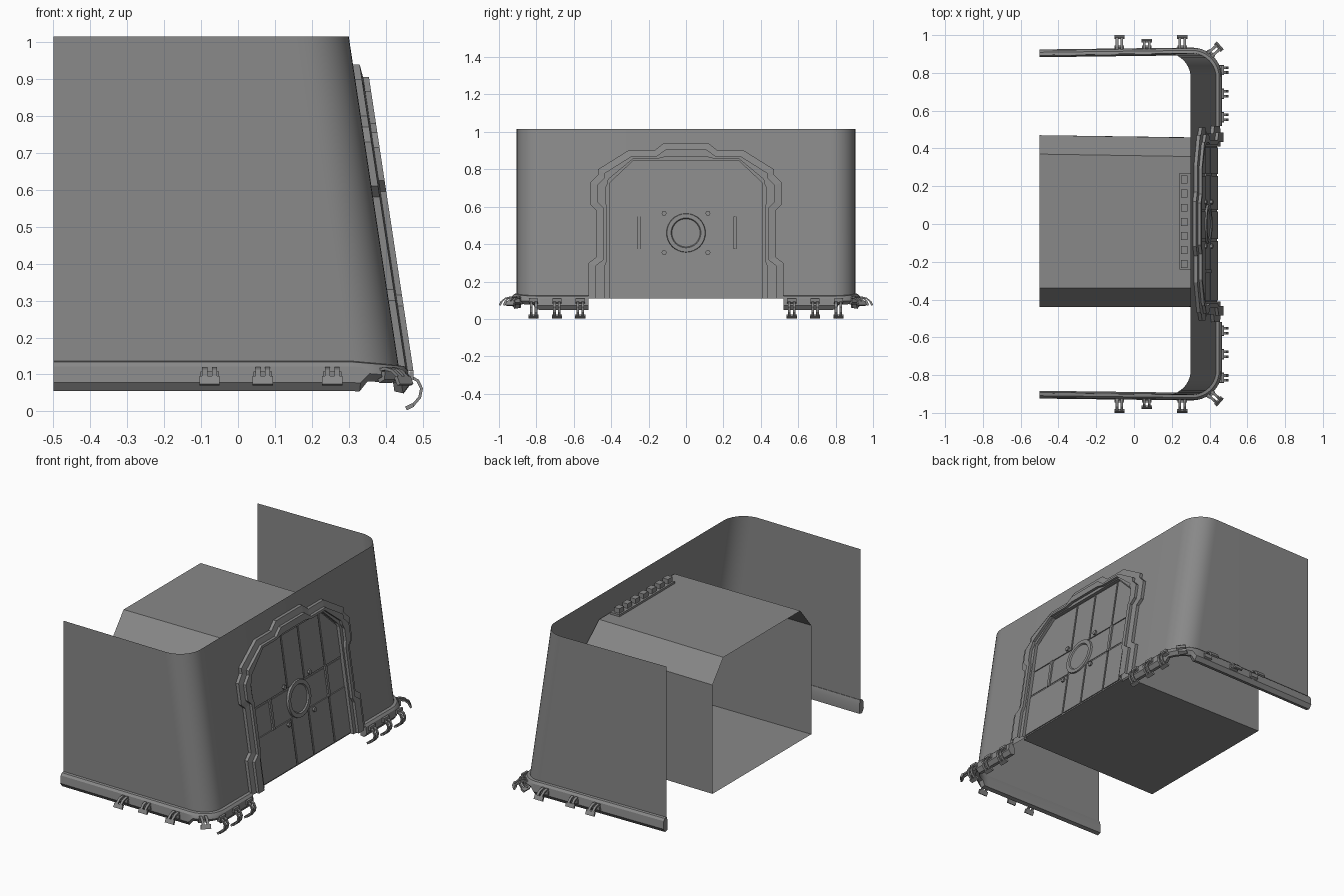
import bpy, bmesh, math
from mathutils import Vector

if "Cube" in bpy.data.objects:
    bpy.data.objects.remove(bpy.data.objects["Cube"])

grey = bpy.data.materials.new("plain grey")
grey.diffuse_color = (0.25, 0.25, 0.25, 1)
grey.use_nodes = True
grey.node_tree.nodes["Principled BSDF"].inputs["Base Color"].default_value = grey.diffuse_color

Z0, Z1 = 0.11, 1.015


def wall_x(z):
    """Front face position of the leaning wall at height z."""
    return 0.437 - 0.137 * (z - Z0) / (Z1 - Z0)


def make(name, verts, faces, smooth=None, fix=True):
    me = bpy.data.meshes.new(name)
    me.from_pydata([tuple(v) for v in verts], [], faces)
    if fix:
        bm = bmesh.new()
        bm.from_mesh(me)
        bmesh.ops.recalc_face_normals(bm, faces=bm.faces)
        bm.to_mesh(me)
        bm.free()
    me.materials.append(grey)
    ob = bpy.data.objects.new(name, me)
    bpy.context.collection.objects.link(ob)
    if smooth:
        bpy.context.view_layer.objects.active = ob
        ob.select_set(True)
        bpy.ops.object.shade_smooth_by_angle(angle=math.radians(smooth))
        ob.select_set(False)
    return ob


def loft(name, rows, closed=False, caps=False, smooth=None, fix=True):
    """Skin a list of equally long point rows."""
    n = len(rows[0])
    verts = [p for r in rows for p in r]
    faces = []
    for i in range(len(rows) - 1):
        for j in range(n if closed else n - 1):
            k = (j + 1) % n
            faces.append((i * n + j, i * n + k, (i + 1) * n + k, (i + 1) * n + j))
    if caps:
        faces += [tuple(range(n))[::-1], tuple((len(rows) - 1) * n + j for j in range(n))]
    return make(name, verts, faces, smooth, fix)


def on_wall(y, z, o):
    return (wall_x(z) + o, y, z)


def slab(name, pts, o0, o1):
    """Plate with outline pts (y, z) lying on the leaning wall."""
    return loft(name, [[on_wall(y, z, o) for y, z in pts] for o in (o0, o1)], True, True)


def rect(y0, y1, z0, z1):
    return [(y0, z0), (y1, z0), (y1, z1), (y0, z1)]


def corner_path(xf, s, r=0.13, n=10):
    """Plan of one rounded corner: (point, outward direction, corner weight)."""
    out = [((-0.5, s * 0.895), (0, s), 0), ((xf - r - 0.01, s * 0.905), (0, s), 0)]
    for i in range(n + 1):
        a = math.pi / 2 * (1 - i / n)
        d = (math.cos(a), s * math.sin(a))
        p = (xf - r + r * d[0], s * (0.905 - r) + r * d[1])
        out.append((p, d, 1 if 2 <= i <= n - 2 else 0))
    return out


# Leaning wall shell, one sheet wrapped round three sides
rows = []
for z in (Z0, Z1):
    a = corner_path(wall_x(z), -1)
    b = corner_path(wall_x(z), 1)[::-1]
    rows.append([(p[0], p[1], z) for p, d, w in a + b])
loft("wall_shell", rows, smooth=40, fix=False)

# Base lip, lifted round the corners, stopping beside the doorway
for s in (-1, 1):
    rows = []
    path = corner_path(wall_x(Z0), s)
    path.append(((wall_x(Z0), s * 0.52), (1, 0), 0))
    for k, (p, d, w) in enumerate(path):
        drop = 0.012 * d[0]
        up = 0.028 * w
        prof = [(-0.012, 0.11), (-0.004, 0.137), (0.014, 0.134), (0.024, 0.122), (0.029, 0.078 + up),
                (0.012, 0.055 + up), (-0.012, 0.06 + up)]
        rows.append([(p[0] + d[0] * o, p[1] + d[1] * o, z - drop * (0.5 if z < 0.1 else 1)) for o, z in prof])
    loft("base_lip", rows, True, True, smooth=30)

# Grip claws: two bent prongs joined by a bar at the tip
front_claw = [(-0.01, 0.092), (0.03, 0.094), (0.05, 0.083), (0.06, 0.062), (0.055, 0.038), (0.038, 0.018), (0.018, 0.008)]
side_claw = [(0.01, 0.112), (0.035, 0.116), (0.06, 0.11), (0.08, 0.094), (0.091, 0.072)]


def strip(name, path, pos, d, side, w, t=0.008):
    pos, d = Vector((*pos, 0)), Vector((*d, 0)).normalized()
    tan = Vector((-d.y, d.x, 0))
    rows = []
    for i, (o, z) in enumerate(path):
        a, b = path[max(i - 1, 0)], path[min(i + 1, len(path) - 1)]
        n = Vector((a[1] - b[1], b[0] - a[0])).normalized() * t / 2
        rows.append([pos + d * (o + k * n.x) + tan * (side + m * w / 2) + Vector((0, 0, z + k * n.y))
                     for k, m in ((1, 1), (1, -1), (-1, -1), (-1, 1))])
    loft(name, rows, True, True)


def claw(pos, d, path, k=1.0):
    path = [(o * k, z) for o, z in path]
    for side in (-0.013, 0.013):
        strip("claw_prong", path, pos, d, side, 0.014)
    strip("claw_tip", path[-2:], pos, d, 0, 0.055, 0.011)
    strip("claw_root", [(0.016, 0.082), (0.033, 0.09), (0.033, 0.108)], pos, d, 0, 0.05, 0.012)


for s in (-1, 1):
    for x, k in ((-0.077, 1), (0.067, 0.75), (0.255, 1)):
        claw((x, s * 0.905), (0, s), side_claw, k)
    for y in (0.565, 0.69, 0.815):
        claw((wall_x(Z0), s * y), (1, 0), front_claw)
    claw((0.385, s * 0.882), (0.75, s * 0.66), side_claw)

# Stepped door surround
outer = [(.52, .11), (.52, .30), (.48, .33), (.48, .58), (.51, .61), (.51, .73),
         (.47, .77), (.47, .80), (.31, .90), (.17, .90), (.12, .94)]
mid = [(.485, .11), (.485, .285), (.445, .315), (.445, .595), (.475, .625), (.475, .715),
       (.435, .755), (.435, .78), (.295, .868), (.16, .868), (.11, .905)]
inner = [(.41, .11), (.41, .28), (.41, .31), (.41, .60), (.41, .63), (.41, .69),
         (.41, .71), (.405, .73), (.28, .848), (.16, .848), (.11, .848)]
lip = [((a + 2 * c) / 3, (b + 2 * e) / 3) for (a, b), (c, e) in zip(mid, inner)]
rings = [(outer, 0), (outer, 0.018), (mid, 0.022), (mid, 0.038), (lip, 0.038), (lip, 0.022), (inner, 0.022), (inner, -0.012)]
rows = []
for half, o in rings:
    full = [(-y, z) for y, z in half] + [(y, z) for y, z in half[::-1]]
    rows.append([on_wall(y, z, o) for y, z in full])
loft("door_surround", rows)

# Door leaf with raised panels leaving seams between them
leaf = [(-.41, .11), (.41, .11), (.41, .72), (.28, .848), (-.28, .848), (-.41, .72)]
slab("door_leaf", leaf, -0.012, 0.002)
cols = [(-.405, -.09), (-.08, .065), (.075, .255), (.265, .405)]
for y0, y1 in cols:
    slab("lower_panel", rect(y0, y1, .118, .375), 0.002, 0.008)
    slab("middle_panel", rect(y0, y1, .387, .535), 0.002, 0.005)
    top = [(y0, .547), (y1, .547)]
    for y in (y1, y0):
        if abs(y) > 0.28:
            top += [(math.copysign(.28, y), .84), (y, .72)][::(1 if y < 0 else -1)]
        else:
            top.append((y, .84))
    slab("upper_panel", top, 0.002, 0.008)
for y in (-.25, .262):
    slab("door_bar", rect(y - .009, y + .009, .375, .547), 0.002, 0.014)

# Round hub in the door centre
rows = []
for r, o in ((.105, 0.004), (.102, 0.016), (.08, 0.016), (.075, 0.009), (.001, 0.009)):
    rows.append([on_wall(r * math.cos(a), .46 + r * math.sin(a), o)
                 for a in (math.tau * i / 32 for i in range(32))])
loft("door_hub", rows, True, smooth=30)
for sy in (-1, 1):
    for sz in (-1, 1):
        c = (sy * .117, .46 + sz * .105)
        slab("hub_bolt", [(c[0] + .014 * math.cos(i * math.tau / 6), c[1] + .014 * math.sin(i * math.tau / 6))
                          for i in range(6)], 0.002, 0.018)

# Passage behind the door: chamfered tunnel with floor, open at the far end
prof = [(-.44, .11), (-.44, .745), (-.34, .868), (.37, .868), (.47, .745), (.47, .11)]
rows = [[(-.5, y, z) for y, z in prof],
        [(wall_x(z) - 0.012, y - (.013 if y > 0 else -.002), z) for y, z in prof]]
loft("passage", rows, True)

# Row of blocks on the passage roof
def box(name, c, s):
    q = [(-1, -1), (1, -1), (1, 1), (-1, 1)]
    return loft(name, [[(c[0] + a * s[0] / 2, c[1] + b * s[1] / 2, c[2] + h * s[2] / 2) for a, b in q]
                       for h in (-1, 1)], True, True)


box("roof_rail", (.27, .015, .874), (.06, .51, .012))
for i in range(7):
    box("roof_block", (.267, .235 - i * .0745, .892), (.034, .042, .03))
